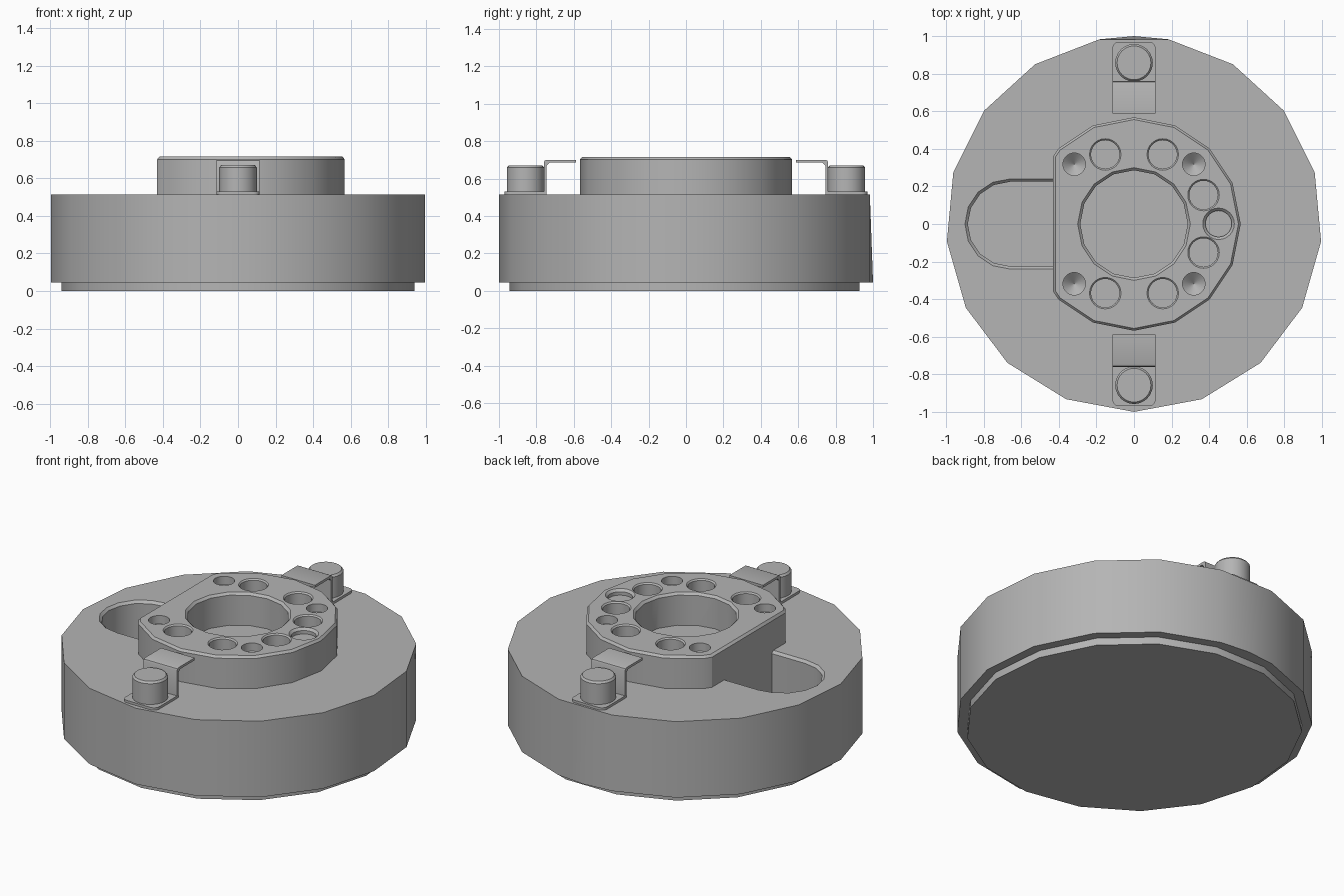
import bpy
import bmesh
from math import sin, cos, tan, pi, radians

cube = bpy.data.objects.get("Cube")
if cube:
    bpy.data.objects.remove(cube, do_unlink=True)

metal = bpy.data.materials.new("plain grey metal")
metal.use_nodes = True
GREY = (0.46, 0.46, 0.46, 1)
metal.diffuse_color = GREY
metal.node_tree.nodes["Principled BSDF"].inputs["Base Color"].default_value = GREY

BASE_TOP, TOP = 0.515, 0.715
FLAT = -0.43


def circle(r, n, x=0, y=0, start=-pi / 2):
    return [(x + r * cos(start + 2 * pi * i / n), y + r * sin(start + 2 * pi * i / n)) for i in range(n)]


def loft(bm, rings):
    """Closed solid through matching outlines: [(outline, z), ...]."""
    loops = [[bm.verts.new((x, y, z)) for x, y in pts] for pts, z in rings]
    n = len(loops[0])
    faces = [bm.faces.new(loops[0][::-1]), bm.faces.new(loops[-1])]
    for a, b in zip(loops, loops[1:]):
        for i in range(n):
            j = (i + 1) % n
            faces.append(bm.faces.new((a[i], a[j], b[j], b[i])))
    bmesh.ops.recalc_face_normals(bm, faces=faces)


def finish(name, bm):
    mesh = bpy.data.meshes.new(name)
    bm.to_mesh(mesh)
    bm.free()
    mesh.materials.append(metal)
    obj = bpy.data.objects.new(name, mesh)
    bpy.context.collection.objects.link(obj)
    return obj


def select(obj):
    bpy.ops.object.select_all(action='DESELECT')
    obj.select_set(True)
    bpy.context.view_layer.objects.active = obj


def smooth(obj):
    select(obj)
    bpy.ops.object.shade_smooth_by_angle(angle=radians(30))


def cut(obj, cutter_bm):
    cutter = finish("cutter", cutter_bm)
    cutter.hide_render = True
    mod = obj.modifiers.new("cut", 'BOOLEAN')
    mod.operation, mod.solver, mod.object = 'DIFFERENCE', 'EXACT', cutter
    select(obj)
    bpy.ops.object.modifier_apply(modifier=mod.name)
    bpy.data.objects.remove(cutter, do_unlink=True)


def solid(name, rings):
    bm = bmesh.new()
    loft(bm, rings)
    return finish(name, bm)


# Main body: 17 sides, with one extra corner at the back of the lower rim
rim = circle(1, 17)
upper = rim[:9] + [(0, rim[8][1])] + rim[9:]
lower = rim[:9] + [(0, 1)] + rim[9:]
body = solid("main_body", [(lower, 0.045), (upper, BASE_TOP)])


# Round-ended pocket beside the collar's flat
def slot(r):
    arc = [(-0.66 + r * cos(pi / 2 + pi * i / 8), r * sin(pi / 2 + pi * i / 8)) for i in range(9)]
    return arc + [(FLAT, -r), (FLAT, r)]


bm = bmesh.new()
loft(bm, [(slot(0.225), 0.2), (slot(0.225), BASE_TOP - 0.015),
          (slot(0.24), BASE_TOP), (slot(0.24), BASE_TOP + 0.1)])
cut(body, bm)
smooth(body)

# Stepped underside
smooth(solid("bottom_plate", [(circle(0.943, 17), 0), (circle(0.943, 17), 0.045)]))


# Collar: 16 sides with one side cut flat
def collar_outline(inset):
    ring = circle(0.568 - inset, 16)
    limit = FLAT + inset
    out = []
    for i, (x, y) in enumerate(ring):
        px, py = ring[i - 1]
        if (px < limit) != (x < limit):
            t = (limit - px) / (x - px)
            out.append((limit, py + t * (y - py)))
        if x >= limit:
            out.append((x, y))
    return out


collar = solid("collar", [(collar_outline(0), BASE_TOP), (collar_outline(0), TOP - 0.014),
                          (collar_outline(0.012), TOP)])


def bore(bm, x, y, r, n, depth, chamfer):
    rings = [(r - chamfer, TOP - depth), (r - chamfer, TOP - chamfer), (r, TOP), (r, TOP + 0.05)]
    loft(bm, [(circle(q, n, x, y), z) for q, z in rings])


# Centre bore, bolt holes, pin recess and conical dimples
holes = bmesh.new()
bore(holes, 0, 0, 0.3, 16, 0.25, 0.014)
bolt_holes = [(0.153, 0.37), (-0.153, 0.37), (0.153, -0.368), (-0.153, -0.368), (0.37, 0.154), (0.37, -0.152)]
for x, y in bolt_holes:
    bore(holes, x, y, 0.084, 24, 0.25, 0.008)
bore(holes, 0.45, 0.001, 0.084, 24, 0.035, 0.014)
for sx in (-1, 1):
    for sy in (-1, 1):
        c = (24, sx * 0.318, sy * 0.318)
        loft(holes, [(circle(0.001, *c), TOP - 0.1), (circle(0.06, *c), TOP - 0.05),
                     (circle(0.06, *c), TOP + 0.05)])
cut(collar, holes)
smooth(collar)


# Bent sheet clamps, each held by a round screw
def clamp(label, side):
    t, b = 0.015, 0.015
    foot, bend, tip, z0, z1 = 0.97, 0.745, 0.588, BASE_TOP, 0.7
    profile = [(foot, z0), (bend, z0), (bend, z1 - t - b), (bend - b, z1 - t), (tip, z1 - t),
               (tip, z1), (bend, z1), (bend + t * 0.7, z1 - t * 0.3), (bend + t, z1 - t),
               (bend + t, z0 + t), (foot, z0 + t)]
    bm = bmesh.new()
    ends = [[bm.verts.new((x, side * y, z)) for y, z in profile] for x in (-0.115, 0.115)]
    for loop in ends:
        bm.faces.new(loop)
    for i in range(len(profile)):
        a, c = ends
        bm.faces.new((a[i - 1], a[i], c[i], c[i - 1]))
    bmesh.ops.recalc_face_normals(bm, faces=bm.faces[:])
    corners = [e for e in bm.edges if all(abs(v.co.y) > foot - 0.001 for v in e.verts)
               and abs(e.verts[0].co.z - e.verts[1].co.z) > 0.001]
    bmesh.ops.bevel(bm, geom=corners, offset=0.035, segments=4, profile=0.5, affect='EDGES')
    smooth(finish(label + "_clamp", bm))

    y = side * 0.858
    rings = [(0.1, BASE_TOP + t), (0.1, 0.658), (0.09, 0.67)]
    smooth(solid(label + "_clamp_screw", [(circle(r, 24, 0, y), z) for r, z in rings]))


clamp("front", -1)
clamp("back", 1)
